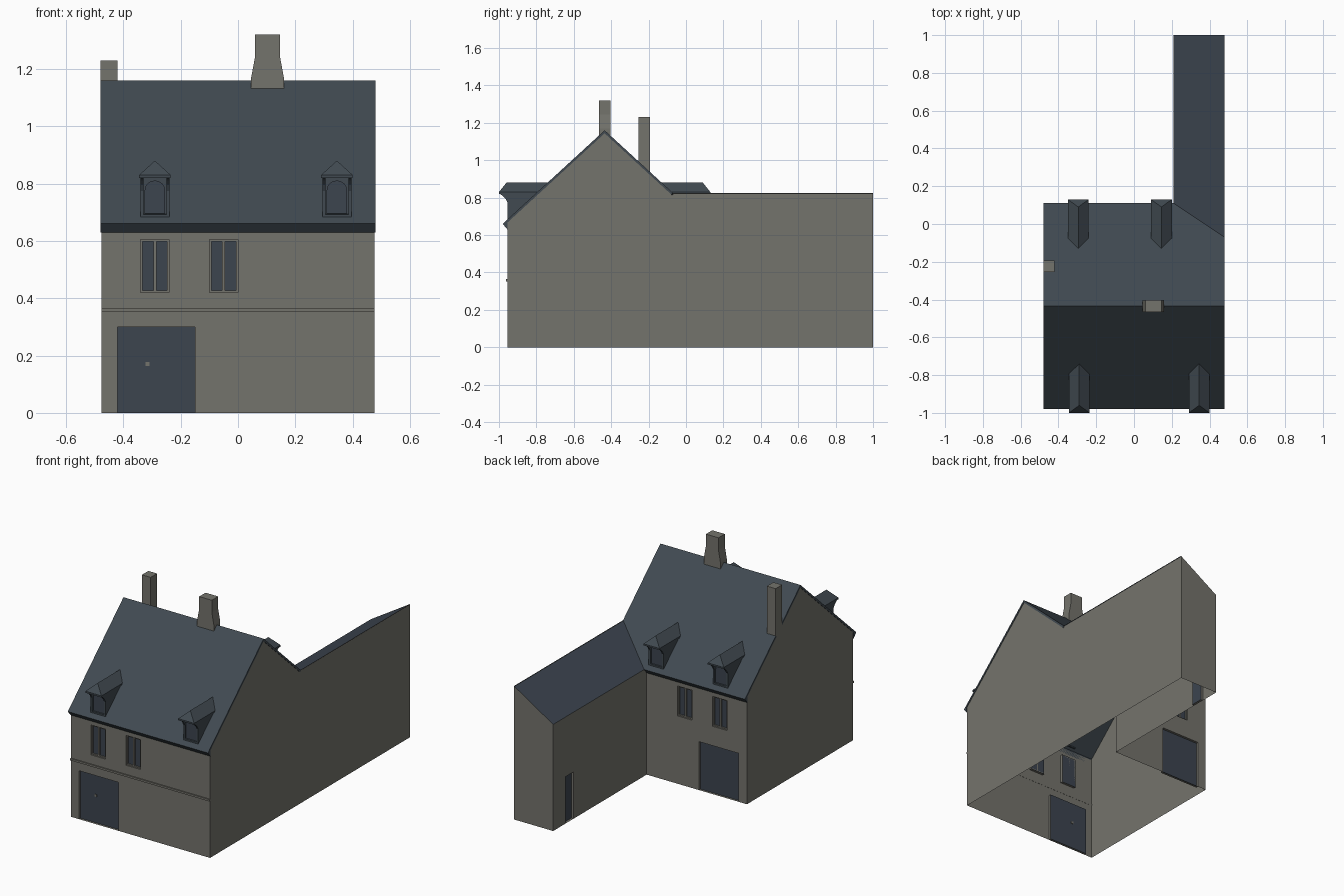
import bpy, bmesh, math
from mathutils import Vector

cube = bpy.data.objects.get("Cube")
if cube:
    bpy.data.objects.remove(cube, do_unlink=True)


def material(name, rgb):
    m = bpy.data.materials.new(name)
    m.use_nodes = True
    m.diffuse_color = (*rgb, 1)
    bsdf = next(n for n in m.node_tree.nodes if n.type == 'BSDF_PRINCIPLED')
    bsdf.inputs["Base Color"].default_value = (*rgb, 1)
    bsdf.inputs["Roughness"].default_value = 0.9
    return m


STONE = material("grey_stone", (0.175, 0.172, 0.150))
ROOF = material("roof_slate", (0.052, 0.068, 0.082))
PAINT = material("slate_blue", (0.045, 0.058, 0.078))

# Main dimensions
HALF, INNER = 0.48, 0.477        # roof and wall half widths
RIDGE_Y, RIDGE_Z = -0.435, 1.16
EAVE_D, WALL_D, EAVE_Z = 0.545, 0.52, 0.66
SLOPE = (RIDGE_Z - EAVE_Z) / EAVE_D
WING_X, WING_Z, WING_END = 0.21, 0.825, 1.0
VALLEY_D = (RIDGE_Z - WING_Z) / SLOPE


def finish(name, bm, *mats):
    me = bpy.data.meshes.new(name)
    bm.to_mesh(me)
    bm.free()
    for m in mats:
        me.materials.append(m)
    ob = bpy.data.objects.new(name, me)
    bpy.context.collection.objects.link(ob)
    return ob


def add_face(bm, pts, out, index=0):
    f = bm.faces.new([bm.verts.new(p) for p in pts])
    f.normal_update()
    if f.normal.dot(Vector(out)) < 0:
        f.normal_flip()
    f.material_index = index


def sheet(name, pts, out, mat, thickness=0):
    bm = bmesh.new()
    add_face(bm, pts, out)
    ob = finish(name, bm, mat)
    if thickness:
        mod = ob.modifiers.new("thickness", 'SOLIDIFY')
        mod.thickness, mod.offset = thickness, -1
    return ob


def prism(name, pts, step, mat):
    """Closed solid: a flat outline swept along step."""
    bm = bmesh.new()
    a = [bm.verts.new(p) for p in pts]
    b = [bm.verts.new(Vector(p) + Vector(step)) for p in pts]
    bm.faces.new(a)
    bm.faces.new(b[::-1])
    for i in range(len(a)):
        j = (i + 1) % len(a)
        bm.faces.new((a[j], a[i], b[i], b[j]))
    bmesh.ops.recalc_face_normals(bm, faces=bm.faces)
    return finish(name, bm, mat)


def box(name, x0, x1, y0, y1, z0, z1, mat):
    return prism(name, [(x0, y0, z0), (x1, y0, z0), (x1, y1, z0), (x0, y1, z0)],
                 (0, 0, z1 - z0), mat)


def wall(name, place, out, u0, u1, top, openings, depth=0.015):
    """Sheet wall with recessed, painted openings; place(u, inset, z) gives a point."""
    bm = bmesh.new()
    us = sorted({u0, u1, *(v for o in openings for v in o[:2])})
    zs = sorted({0, top, *(v for o in openings for v in o[2:])})
    for a, b in zip(us, us[1:]):
        for c, d in zip(zs, zs[1:]):
            u, z = (a + b) / 2, (c + d) / 2
            if not any(o[0] < u < o[1] and o[2] < z < o[3] for o in openings):
                add_face(bm, [place(*p) for p in ((a, 0, c), (b, 0, c), (b, 0, d), (a, 0, d))], out)
    for a, b, c, d in openings:
        ring = [(a, c), (b, c), (b, d), (a, d)]
        add_face(bm, [place(u, depth, z) for u, z in ring], out, 1)
        centre = Vector(place((a + b) / 2, 0, (c + d) / 2))
        for p, q in zip(ring, ring[1:] + ring[:1]):
            quad = [place(p[0], 0, p[1]), place(q[0], 0, q[1]),
                    place(q[0], depth, q[1]), place(p[0], depth, p[1])]
            mid = sum((Vector(v) for v in quad), Vector()) / 4
            add_face(bm, quad, centre - mid)
    bmesh.ops.remove_doubles(bm, verts=bm.verts, dist=0.0001)
    return finish(name, bm, STONE, PAINT)


def across(s):
    """Map (x, distance from ridge, z) to the front (s=-1) or back (s=1) slope."""
    return lambda x, d, z: (x, RIDGE_Y + s * d, z)


def dormer(name, x, s):
    at = across(s)
    w, eave, lip, top = 0.055, 0.83, 0.82, 0.88
    front = 0.565
    back = lambda z: (RIDGE_Z - z) / SLOPE
    # Hipped cap
    bm = bmesh.new()
    pts = [at(x, front - 0.04, top), at(x, back(top), top)]
    pts += [at(x + k * w, d, z) for k in (-1, 1) for z in (eave, lip) for d in (front, back(z))]
    bmesh.ops.convex_hull(bm, input=[bm.verts.new(p) for p in pts])
    bmesh.ops.dissolve_limit(bm, angle_limit=0.01, verts=bm.verts, edges=bm.edges)
    finish(name + "_cap", bm, ROOF)
    # Cheeks flaring out into brackets under the cap
    foot = RIDGE_Z - SLOPE * WALL_D - 0.005
    side = [(WALL_D, foot), (WALL_D, 0.775), (0.53, 0.795), (0.545, 0.81), (0.56, lip), (back(lip), lip)]
    for k, label in ((-1, "_right_cheek"), (1, "_left_cheek")):
        prism(name + label, [at(x + k * 0.04, d, z) for d, z in side], (k * 0.011, 0, 0), ROOF)
    # Core with an arched shutter on its face
    core = [(0.508, foot), (0.508, lip), (back(lip), lip)]
    prism(name + "_core", [at(x - 0.04, d, z) for d, z in core], (0.08, 0, 0), ROOF)
    arch = [(-0.036, 0.695), (0.036, 0.695)]
    arch += [(0.036 * math.cos(t * math.pi / 8), 0.775 + 0.036 * math.sin(t * math.pi / 8)) for t in range(9)]
    prism(name + "_shutter", [at(x + u, 0.508, z) for u, z in arch], (0, s * 0.006, 0), PAINT)
    a, b = sorted((RIDGE_Y + s * WALL_D, RIDGE_Y + s * 0.5))
    box(name + "_sill", x - 0.045, x + 0.045, a, b, foot, 0.692, ROOF)


# Front and back walls share the same door and window layout
DOOR = (-0.42, -0.15, 0.0, 0.30)
WINDOWS = [(-0.34, -0.24, 0.42, 0.605), (-0.10, 0.0, 0.42, 0.605)]
for s, side, x1, dormers in ((-1, "front", INNER, (-0.29, 0.345)), (1, "back", WING_X, (-0.295, 0.145))):
    at = across(s)
    wall(side + "_wall", lambda u, i, z, at=at: at(u, WALL_D - i, z), (0, s, 0),
         -INNER, x1, EAVE_Z, [DOOR] + WINDOWS)
    # Window frames and mullions
    y0, y1 = sorted((RIDGE_Y + s * (WALL_D - 0.015), RIDGE_Y + s * (WALL_D - 0.007)))
    for n, (a, b, c, d) in enumerate(WINDOWS):
        mid = (a + b) / 2
        for part, xa, xb, za, zb in (("right_stile", a, a + 0.007, c, d), ("left_stile", b - 0.007, b, c, d),
                                     ("mullion", mid - 0.005, mid + 0.005, c, d),
                                     ("head", a, b, d - 0.007, d), ("sill", a, b, c, c + 0.007)):
            box(f"{side}_window_{n + 1}_{part}", xa, xb, y0, y1, za, zb, STONE)
    # Sloping eaves cornice
    prism(side + "_cornice", [at(-HALF, d, z) for d, z in
                              ((EAVE_D, EAVE_Z), (WALL_D, 0.63), (WALL_D, EAVE_Z + 0.015))],
          (HALF + (HALF if s < 0 else WING_X), 0, 0), ROOF)
    for n, x in enumerate(dormers):
        dormer(f"{side}_dormer_{n + 1}", x, s)

# Door knob and string course on the front
box("door_knob", -0.322, -0.308, -0.944, -0.936, 0.163, 0.177, STONE)
box("string_course", -INNER, INNER, -0.962, -0.954, 0.352, 0.364, STONE)

# Gable walls, the left one running on along the wing
drop = 0.012
gable = [(-0.955, 0), (-0.955, RIDGE_Z - SLOPE * WALL_D - drop), (RIDGE_Y, RIDGE_Z - drop)]
back_y = RIDGE_Y + WALL_D
sheet("right_gable_wall", [(-INNER, y, z) for y, z in
                           gable + [(back_y, RIDGE_Z - SLOPE * WALL_D - drop), (back_y, 0)]], (-1, 0, 0), STONE)
sheet("left_gable_wall", [(INNER, y, z) for y, z in
                          gable + [(RIDGE_Y + VALLEY_D, WING_Z - drop), (RIDGE_Y + VALLEY_D, WING_Z),
                                   (WING_END, WING_Z), (WING_END, 0)]], (1, 0, 0), STONE)

# Wing walls and lean-to roof
wall("wing_yard_wall", lambda u, i, z: (WING_X + i, u, z), (-1, 0, 0),
     back_y, WING_END, EAVE_Z, [(0.80, 0.88, 0.0, 0.29)])
sheet("wing_end_wall", [(WING_X, WING_END, 0), (INNER, WING_END, 0),
                        (INNER, WING_END, WING_Z), (WING_X, WING_END, EAVE_Z)], (0, 1, 0), STONE)
valley = [(HALF, RIDGE_Y + VALLEY_D, WING_Z), (WING_X, RIDGE_Y + EAVE_D, EAVE_Z)]
sheet("wing_roof", valley + [(WING_X, WING_END, EAVE_Z), (HALF, WING_END, WING_Z)], (0, 0, 1), PAINT)

# Main roof slopes
ridge = [(-HALF, RIDGE_Y, RIDGE_Z), (HALF, RIDGE_Y, RIDGE_Z)]
sheet("front_roof", ridge + [(k * HALF, RIDGE_Y - EAVE_D, EAVE_Z) for k in (1, -1)], (0, -1, 1), ROOF, 0.012)
sheet("back_roof", ridge + valley + [(-HALF, RIDGE_Y + EAVE_D, EAVE_Z)], (0, 1, 1), ROOF, 0.012)

# Chimneys
stack = [(0.057, 1.13), (0.057, 1.17), (0.043, 1.245), (0.043, 1.32)]
outline = [(0.103 + u, -0.465, z) for u, z in stack] + [(0.103 - u, -0.465, z) for u, z in stack[::-1]]
prism("ridge_chimney", outline, (0, 0.062, 0), STONE)
box("side_chimney", -HALF, -0.42, -0.255, -0.192, 0.93, 1.23, STONE)
